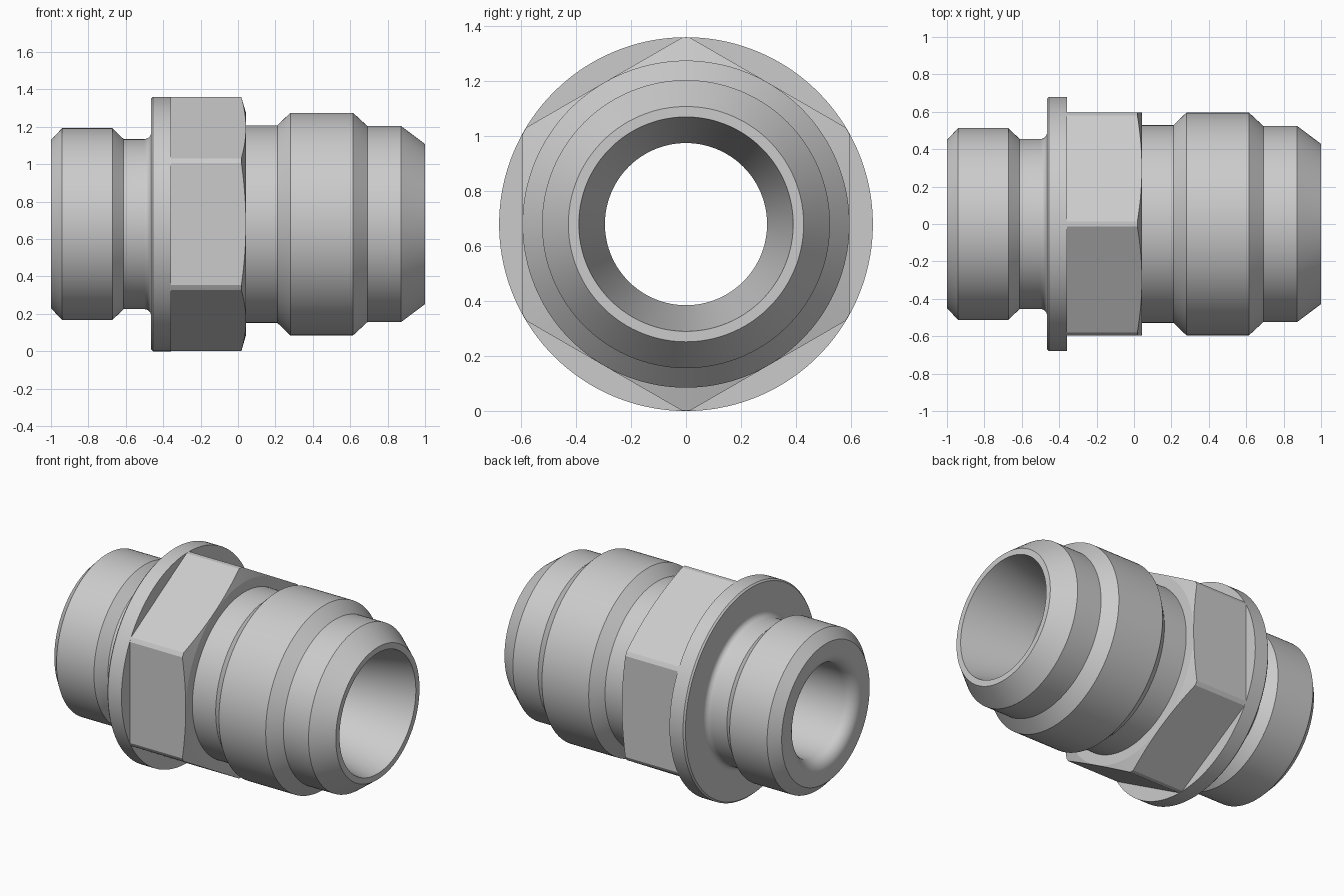
import bpy, bmesh, math

if "Cube" in bpy.data.objects:
    bpy.data.objects.remove(bpy.data.objects["Cube"])

AXIS_Z = 0.68   # height of the fitting's centre line
SEGS = 144


def make_object(name, bm):
    bmesh.ops.recalc_face_normals(bm, faces=bm.faces)
    mesh = bpy.data.meshes.new(name)
    bm.to_mesh(mesh)
    bm.free()
    ob = bpy.data.objects.new(name, mesh)
    bpy.context.collection.objects.link(ob)
    return ob


def lathe(name, profile, segs=SEGS):
    """Revolve a closed (x, radius) profile about the centre line."""
    bm = bmesh.new()
    rings = []
    for i in range(segs):
        a = 2 * math.pi * i / segs
        rings.append([bm.verts.new((x, r * math.sin(a), AXIS_Z + r * math.cos(a)))
                      for x, r in profile])
    n = len(profile)
    for i in range(segs):
        p, q = rings[i], rings[(i + 1) % segs]
        for j in range(n):
            k = (j + 1) % n
            bm.faces.new((p[j], p[k], q[k], q[j]))
    return make_object(name, bm)


def arc(cx, cr, rad, a0, a1, steps=10):
    """Fillet points in the (x, radius) plane, angles in degrees."""
    return [(cx + rad * math.cos(math.radians(a0 + (a1 - a0) * i / steps)),
             cr + rad * math.sin(math.radians(a0 + (a1 - a0) * i / steps)))
            for i in range(steps + 1)]


def smooth(ob):
    bpy.ops.object.select_all(action='DESELECT')
    ob.select_set(True)
    bpy.context.view_layer.objects.active = ob
    bpy.ops.object.shade_smooth_by_angle(angle=math.radians(11))


# Turned body: short spigot, groove, flange, neck, collar, tapered nose and bore
outer = [(-1, 0.45), (-0.94, 0.513), (-0.672, 0.513), (-0.612, 0.455)]
outer += arc(-0.50, 0.49, 0.035, -90, 0)
outer += [(-0.465, 0.67), (-0.455, 0.68), (-0.358, 0.68), (-0.358, 0.528),
          (0.21, 0.528), (0.28, 0.595), (0.615, 0.595), (0.692, 0.524),
          (0.872, 0.524), (1, 0.428)]
bore = [(1, 0.39), (0.553, 0.295)] + arc(-0.925, 0.37, 0.075, 270, 180)
body = lathe("fitting_body", outer + bore)
smooth(body)

# Hexagonal grip: six-sided prism, corners turned down to a chamfered ring
bm = bmesh.new()
R = 0.595 / math.cos(math.pi / 6)
ends = [[bm.verts.new((x, R * math.sin(i * math.pi / 3), AXIS_Z + R * math.cos(i * math.pi / 3)))
         for i in range(6)] for x in (-0.5, 0.2)]
for ring in ends:
    bm.faces.new(ring)
for i in range(6):
    k = (i + 1) % 6
    bm.faces.new((ends[0][i], ends[0][k], ends[1][k], ends[1][i]))
grip = make_object("hex_grip", bm)
ring = lathe("hex_chamfer_cutter", [(-0.40, 0.45), (-0.40, 0.679), (0.018, 0.679),
                                    (0.043, 0.593), (0.043, 0.45)])
ring.hide_render = True
mod = grip.modifiers.new("chamfer", 'BOOLEAN')
mod.operation = 'INTERSECT'
mod.solver = 'EXACT'
mod.object = ring
bpy.context.view_layer.objects.active = grip
bpy.ops.object.modifier_apply(modifier=mod.name)
bpy.data.objects.remove(ring)
smooth(grip)
